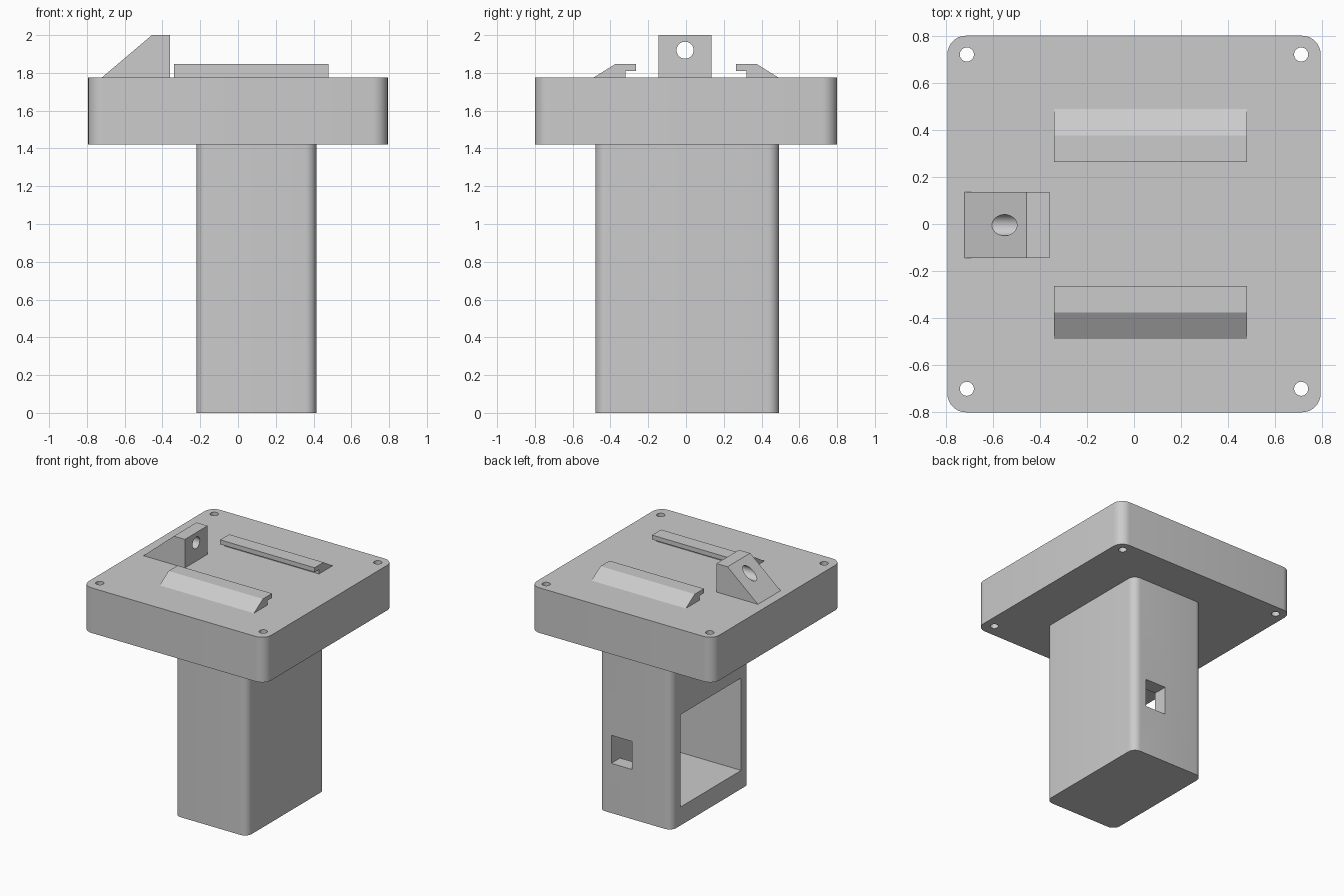
import bpy, bmesh, math
from mathutils import Vector

if "Cube" in bpy.data.objects:
    bpy.data.objects.remove(bpy.data.objects["Cube"])

grey = bpy.data.materials.new("plain grey")
grey.diffuse_color = (0.6, 0.6, 0.6, 1)
grey.use_nodes = True
grey.node_tree.nodes["Principled BSDF"].inputs["Base Color"].default_value = grey.diffuse_color


def prism(name, outline, depth):
    """Solid from a closed 3D outline, swept along the depth vector."""
    bm = bmesh.new()
    face = bm.faces.new([bm.verts.new(p) for p in outline])
    swept = bmesh.ops.extrude_face_region(bm, geom=[face], use_keep_orig=True)
    verts = [g for g in swept["geom"] if isinstance(g, bmesh.types.BMVert)]
    bmesh.ops.translate(bm, verts=verts, vec=Vector(depth))
    bmesh.ops.recalc_face_normals(bm, faces=bm.faces)
    mesh = bpy.data.meshes.new(name)
    bm.to_mesh(mesh)
    bm.free()
    mesh.materials.append(grey)
    obj = bpy.data.objects.new(name, mesh)
    bpy.context.collection.objects.link(obj)
    return obj


def rounded_block(name, x0, x1, y0, y1, z0, z1, r, steps=8):
    corners = [(x1 - r, y1 - r), (x0 + r, y1 - r), (x0 + r, y0 + r), (x1 - r, y0 + r)]
    outline = []
    for q, (cx, cy) in enumerate(corners):
        for i in range(steps + 1):
            a = math.pi / 2 * (q + i / steps)
            outline.append((cx + r * math.cos(a), cy + r * math.sin(a), z0))
    return prism(name, outline, (0, 0, z1 - z0))


def box(name, x0, x1, y0, y1, z0, z1):
    return prism(name, [(x0, y0, z0), (x1, y0, z0), (x1, y1, z0), (x0, y1, z0)],
                 (0, 0, z1 - z0))


def cut(obj, cutter):
    mod = obj.modifiers.new("cut", "BOOLEAN")
    mod.operation = "DIFFERENCE"
    mod.solver = "EXACT"
    mod.object = cutter
    bpy.context.view_layer.objects.active = obj
    bpy.ops.object.modifier_apply(modifier=mod.name)
    bpy.data.objects.remove(cutter, do_unlink=True)


def circle(n, r):
    return [(r * math.cos(2 * math.pi * i / n), r * math.sin(2 * math.pi * i / n))
            for i in range(n)]


# Top plate with four corner screw holes
plate = rounded_block("top_plate", -0.793, 0.793, -0.8, 0.8, 1.422, 1.776, 0.08)
for hx in (-0.71, 0.71):
    for hy in (-0.70, 0.72):
        ring = [(hx + u, hy + v, 1.3) for u, v in circle(24, 0.03)]
        cut(plate, prism("hole_cutter", ring, (0, 0, 0.6)))

# Column with a deep side pocket and a small rear window opening into it
column = rounded_block("column", -0.22, 0.415, -0.48, 0.493, 0, 1.422, 0.06)
cut(column, box("pocket_cutter", -0.4, 0.305, -0.37, 0.383, 0.145, 0.87))
cut(column, box("window_cutter", 0.125, 0.304, 0.3, 0.6, 0.39, 0.61))

# Wedge stop with a round hole running along x
wedge_profile = [(-0.72, 1.776), (-0.36, 1.776), (-0.36, 2.0), (-0.456, 2.0)]
wedge = prism("wedge_stop", [(x, -0.145, z) for x, z in wedge_profile], (0, 0.281, 0))
ring = [(-0.9, -0.005 + u, 1.92 + v) for u, v in circle(32, 0.045)]
cut(wedge, prism("hole_cutter", ring, (0.8, 0, 0)))

# Pair of hooked rails, mirrored front to back
rail_profile = [(0.488, 1.776), (0.376, 1.846), (0.264, 1.846),
                (0.264, 1.811), (0.319, 1.811), (0.319, 1.776)]
for name, side in (("back_rail", 1), ("front_rail", -1)):
    prism(name, [(-0.34, side * y, z) for y, z in rail_profile], (0.82, 0, 0))

# Smooth the rounded corners and holes, keep hard edges
for obj in bpy.context.collection.objects:
    bpy.ops.object.select_all(action="DESELECT")
    obj.select_set(True)
    bpy.context.view_layer.objects.active = obj
    bpy.ops.object.shade_smooth_by_angle(angle=math.radians(30))
